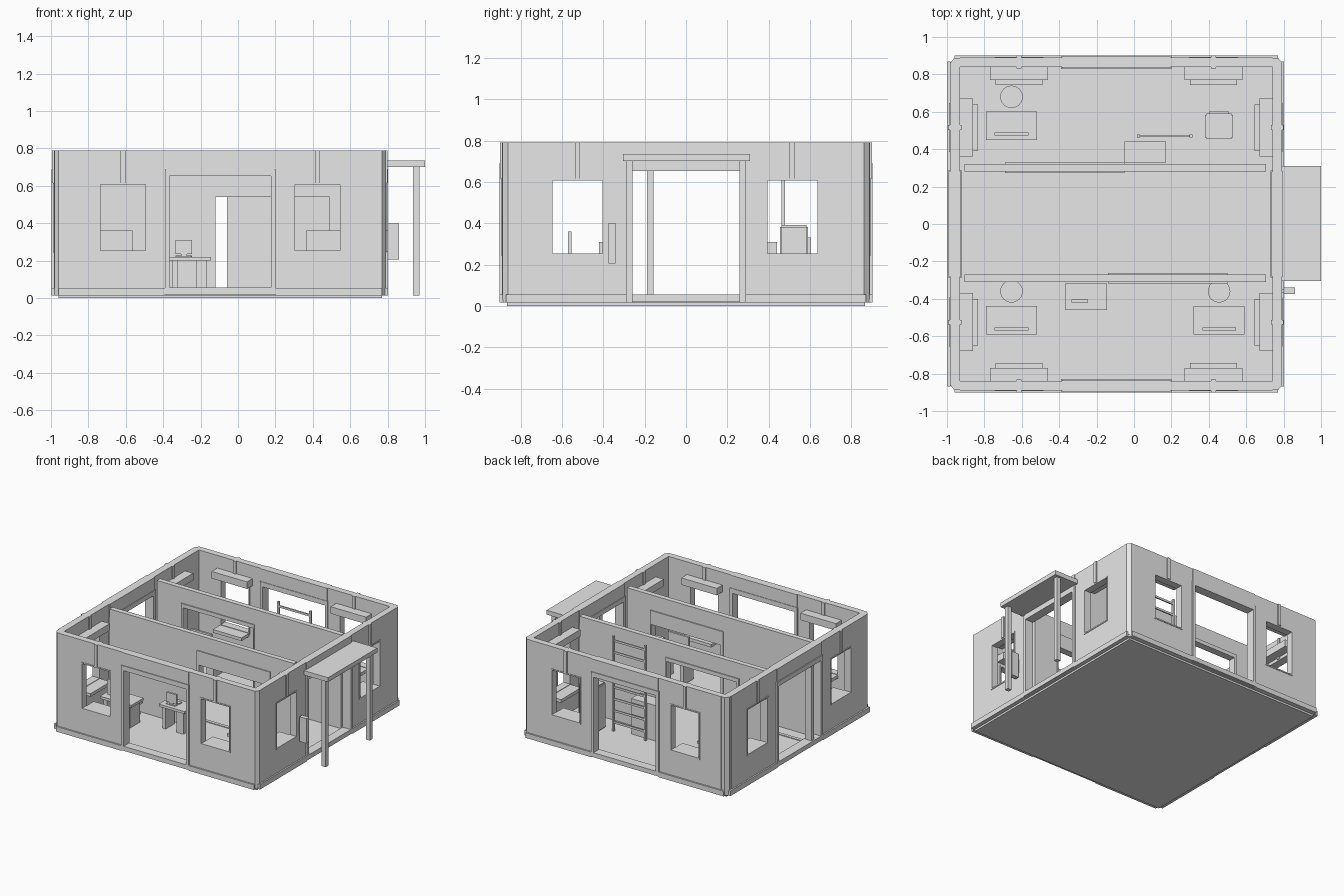
import bpy, bmesh, math

if "Cube" in bpy.data.objects:
    bpy.data.objects.remove(bpy.data.objects["Cube"])

CX = -0.10          # middle of the building in x
mat = bpy.data.materials.new("plain grey")
mat.diffuse_color = (0.8, 0.8, 0.8, 1)
mat.use_nodes = True
mat.node_tree.nodes["Principled BSDF"].inputs["Base Color"].default_value = mat.diffuse_color


def finish(bm, name):
    bmesh.ops.recalc_face_normals(bm, faces=bm.faces)
    me = bpy.data.meshes.new(name)
    bm.to_mesh(me)
    bm.free()
    me.materials.append(mat)
    ob = bpy.data.objects.new(name, me)
    bpy.context.collection.objects.link(ob)
    return ob


def box(name, x0, x1, y0, y1, z0, z1, bevel=0):
    bm = bmesh.new()
    bmesh.ops.create_cube(bm, size=1)
    for v in bm.verts:
        v.co.x = x0 if v.co.x < 0 else x1
        v.co.y = y0 if v.co.y < 0 else y1
        v.co.z = z0 if v.co.z < 0 else z1
    if bevel:
        bmesh.ops.bevel(bm, geom=bm.edges[:], offset=bevel, segments=2, affect='EDGES')
    return finish(bm, name)


def prism(name, pts, z0, z1):
    bm = bmesh.new()
    f = bm.faces.new([bm.verts.new((x, y, z0)) for x, y in pts])
    ext = bmesh.ops.extrude_face_region(bm, geom=[f])["geom"]
    bmesh.ops.translate(bm, verts=[v for v in ext if isinstance(v, bmesh.types.BMVert)],
                        vec=(0, 0, z1 - z0))
    return finish(bm, name)


def cylinder(name, x, y, r, z0, z1):
    pts = [(x + r * math.cos(a * math.tau / 24), y + r * math.sin(a * math.tau / 24))
           for a in range(24)]
    return prism(name, pts, z0, z1)


def wall(name, axis, u0, u1, d0, d1, z0, z1, holes):
    """Slab running along x or y with rectangular holes (u0, u1, z0, z1)."""
    us = sorted({u0, u1, *(h[0] for h in holes), *(h[1] for h in holes)})
    zs = sorted({z0, z1, *(h[2] for h in holes), *(h[3] for h in holes)})
    bm = bmesh.new()
    co = (lambda u, d, z: (u, d, z)) if axis == 'x' else (lambda u, d, z: (d, u, z))
    grid = {(u, z): bm.verts.new(co(u, d0, z)) for u in us for z in zs}
    for a, b in zip(us, us[1:]):
        for c, d in zip(zs, zs[1:]):
            mu, mz = (a + b) / 2, (c + d) / 2
            if not any(h[0] < mu < h[1] and h[2] < mz < h[3] for h in holes):
                bm.faces.new([grid[a, c], grid[b, c], grid[b, d], grid[a, d]])
    bmesh.ops.delete(bm, geom=[v for v in bm.verts if not v.link_faces], context='VERTS')
    ext = bmesh.ops.extrude_face_region(bm, geom=bm.faces[:])["geom"]
    bmesh.ops.translate(bm, verts=[v for v in ext if isinstance(v, bmesh.types.BMVert)],
                        vec=co(0, d1 - d0, 0))
    bmesh.ops.recalc_face_normals(bm, faces=bm.faces)
    bmesh.ops.dissolve_limit(bm, angle_limit=0.01, verts=bm.verts, edges=bm.edges)
    return finish(bm, name)


def span(name, axis, u0, u1, d0, d1, z0, z1):
    """Box placed by distance along a wall (u) and across it (d)."""
    d0, d1 = sorted((d0, d1))
    if axis == 'x':
        return box(name, u0, u1, d0, d1, z0, z1)
    return box(name, d0, d1, u0, u1, z0, z1)


# floor slab with bevelled corners
box("base_slab", -0.96, 0.77, -0.865, 0.865, 0.0, 0.02)
prism("floor", [(-0.985, -0.86), (-0.96, -0.885), (0.77, -0.885), (0.79, -0.86),
                (0.79, 0.86), (0.77, 0.885), (-0.96, 0.885), (-0.985, 0.86)], 0.015, 0.03)
box("floor_strip", -0.93, 0.74, -0.18, -0.155, 0.03, 0.036)

# (name, axis, wall start, end, inner face, outer face, window spans, door span)
FB_WIN = [(-0.74, -0.49), (0.30, 0.55)]
SD_WIN = [(-0.65, -0.40), (0.39, 0.64)]
sides = [("front", 'x', -0.93, 0.74, -0.84, -0.89, FB_WIN, (-0.37, 0.18)),
         ("back", 'x', -0.93, 0.74, 0.84, 0.89, FB_WIN, (-0.37, 0.18)),
         ("left", 'y', -0.84, 0.84, -0.93, -0.985, SD_WIN, (-0.265, 0.265)),
         ("right", 'y', -0.84, 0.84, 0.74, 0.79, SD_WIN, (-0.265, 0.265))]
for side, ax, u0, u1, di, do, wins, door in sides:
    s = 1 if do > di else -1
    holes = [(a, b, 0.25, 0.61) for a, b in wins] + [(*door, 0.055, 0.655)]
    wall(side + "_wall", ax, u0, u1, di, do, 0.03, 0.79, holes)
    # door surround and header panel, proud on both faces
    a, b = door
    wall(side + "_door_frame", ax, a - 0.02, b + 0.02, di - s * 0.01, do + s * 0.012,
         0.02, 0.69, [(a + 0.003, b - 0.003, 0.056, 0.652)])
    span(side + "_door_header", ax, a - 0.015, b + 0.015, di - s * 0.006,
         do + s * 0.006, 0.69, 0.79)
    # skirting either side of the door
    for p, q in ((u0 - 0.03, a - 0.02), (b + 0.02, u1 + 0.03)):
        span(side + "_skirting", ax, p, q, do - s * 0.005, do + s * 0.012, 0.015, 0.055)
    for a, b in wins:
        m = (a + b) / 2
        # thin window lining, joint strip above, shade box and sill inside
        wall(side + "_window_frame", ax, a - 0.006, b + 0.006, di - s * 0.004,
             do + s * 0.004, 0.244, 0.616, [(a + 0.004, b - 0.004, 0.254, 0.606)])
        span(side + "_joint_strip", ax, m - 0.013, m + 0.013, di - s * 0.008,
             do + s * 0.01, 0.616, 0.79)
        span(side + "_shade_box", ax, m - 0.155, m + 0.155, di, di - s * 0.07, 0.635, 0.69)
        span(side + "_window_sill", ax, a, b, di, di - s * 0.097, 0.225, 0.25)

# chamfered corner posts
for i in (-1, 1):
    for j in (-1, 1):
        px = lambda d: CX + i * (0.835 + d) + 0.005
        pts = [(px(0), j * 0.84), (px(0.052), j * 0.84), (px(0.052), j * 0.862),
               (px(0.03), j * 0.888), (px(0), j * 0.888)]
        prism("corner_post", pts, 0.03, 0.79)

# mullion in the left doorway
box("left_door_mullion", -0.985, -0.93, -0.188, -0.157, 0.056, 0.655)

# inner partitions with framed openings
for name, y, a, b, top in (("rear_partition", 0.30, -0.69, -0.05, 0.62),
                           ("front_partition", -0.29, -0.14, 0.50, 0.54)):
    hole = (a + 0.02, b - 0.01, 0.02, top)
    wall(name, 'x', -0.905, 0.705, y - 0.02, y + 0.02, 0.03, 0.77,
         [(a + 0.01, b - 0.005, 0.03, 0.645)])
    wall(name + "_frame", 'x', a, b, y - 0.028, y + 0.028, 0.03, 0.65,
         [(hole[0], hole[1], 0.03, top)])

# porch canopy with two posts and an edge beam
box("porch_canopy", 0.79, 1.0, -0.305, 0.31, 0.70, 0.735)
for y in (-0.275, 0.275):
    box("porch_post", 0.935, 0.97, y - 0.016, y + 0.016, 0.015, 0.70)

# wall box beside the right door
box("wall_box", 0.80, 0.86, -0.375, -0.34, 0.205, 0.40)
box("wall_box_bracket", 0.785, 0.81, -0.365, -0.35, 0.25, 0.36)


def desk(x0, x1, y0, y1, top):
    box("desk_top", x0, x1, y0, y1, top - 0.02, top)
    for p, q in ((x0 + 0.02, x0 + 0.05), (x1 - 0.08, x1 - 0.02)):
        box("desk_leg", p, q, y0 + 0.015, y1 - 0.015, 0.03, top - 0.02)


def monitor(x0, x1, y, top, z0, z1):
    box("monitor", x0, x1, y - 0.008, y + 0.008, z0, z1)
    m = (x0 + x1) / 2
    box("monitor_stand", m - 0.015, m + 0.015, y - 0.006, y + 0.006, top, z0)
    box("monitor_foot", m - 0.04, m + 0.04, y - 0.016, y + 0.016, top, top + 0.006)


# three wide desks with round stools, one small desk
for x, y, my, sy in ((-0.655, -0.515, -0.562, -0.36), (0.455, -0.515, -0.562, -0.36),
                     (-0.655, 0.525, 0.48, 0.68)):
    desk(x - 0.137, x + 0.137, y - 0.077, y + 0.077, 0.22)
    monitor(x - 0.09, x + 0.09, my, 0.22, 0.24, 0.36)
    cylinder("stool_seat", x, sy, 0.06, 0.12, 0.145)
    cylinder("stool_stem", x, sy, 0.012, 0.04, 0.12)
    cylinder("stool_foot", x, sy, 0.045, 0.03, 0.04)
desk(-0.37, -0.145, -0.46, -0.318, 0.22)
monitor(-0.333, -0.245, -0.412, 0.22, 0.235, 0.31)
box("keyboard", -0.333, -0.245, -0.385, -0.35, 0.22, 0.228)

# low cabinet, rounded appliance with back panel
box("low_cabinet", -0.05, 0.17, 0.328, 0.44, 0.03, 0.31)
box("appliance", 0.38, 0.53, 0.455, 0.59, 0.03, 0.39, 0.008)
box("appliance_back", 0.405, 0.505, 0.59, 0.605, 0.08, 0.33)

# open rack with rungs
for x in (0.025, 0.305):
    box("rack_post", x - 0.008, x + 0.008, 0.462, 0.478, 0.03, 0.78)
for i in range(8):
    z = 0.10 + i * 0.092
    box("rack_rung", 0.03, 0.30, 0.465, 0.475, z - 0.008, z + 0.008)
